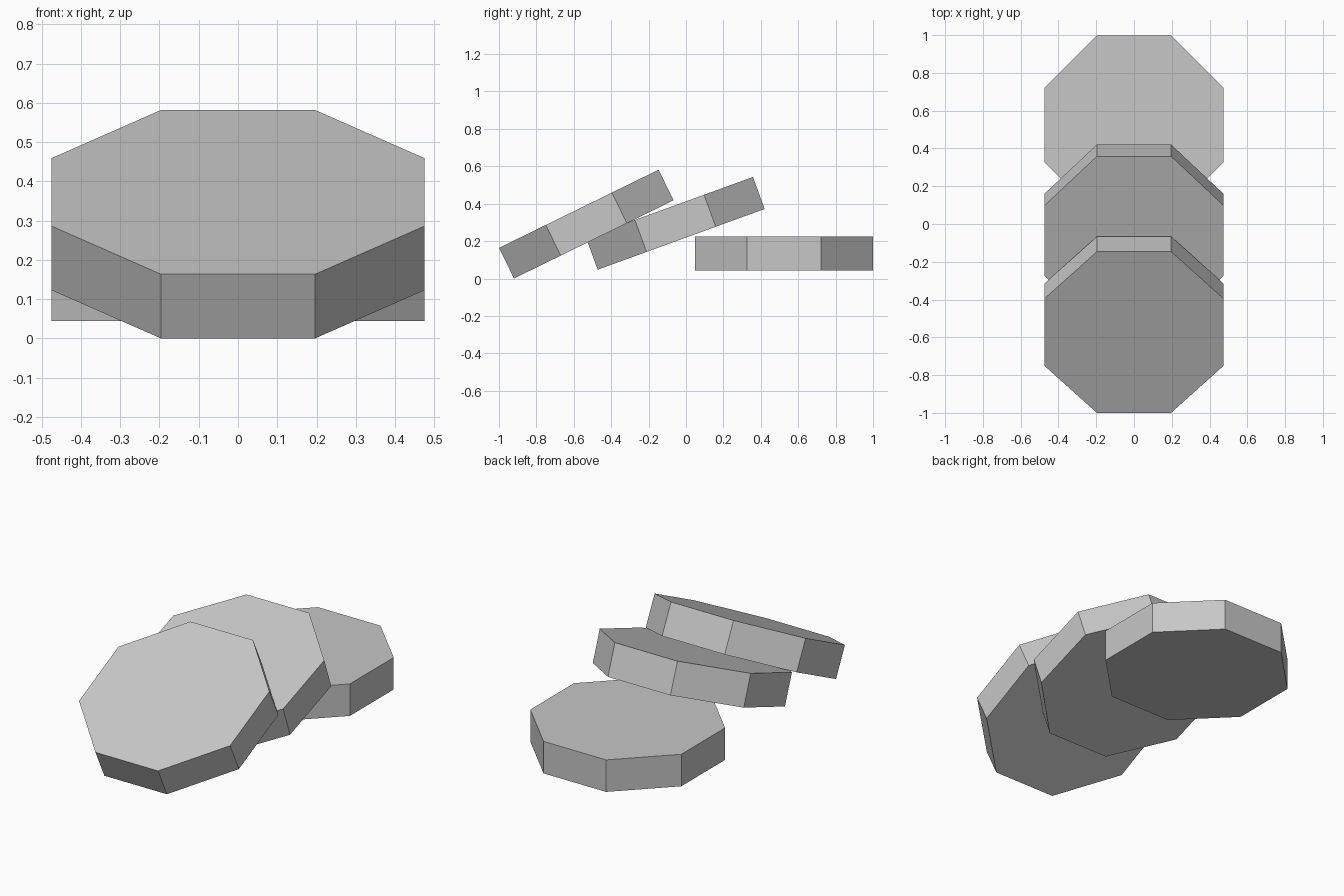
import bpy
from math import radians, pi, cos

cube = bpy.data.objects.get("Cube")
if cube:
    bpy.data.objects.remove(cube, do_unlink=True)

# One plain grey for every disc
GREY = (0.57, 0.57, 0.57, 1.0)
grey = bpy.data.materials.new("plain grey")
grey.use_nodes = True
grey.diffuse_color = GREY
grey.node_tree.nodes["Principled BSDF"].inputs["Base Color"].default_value = GREY

SIDES = 8
HALF_WIDTH = 0.475      # centre to flat side
THICKNESS = 0.182


def add_disc(name, y, z, tilt):
    """Flat-sided octagonal disc, with its back edge raised by the tilt."""
    bpy.ops.mesh.primitive_cylinder_add(
        vertices=SIDES, radius=HALF_WIDTH / cos(pi / SIDES), depth=THICKNESS)
    disc = bpy.context.object
    disc.name = name
    # Turn half a side so that a flat side faces the front
    for v in disc.data.vertices:
        x, w = v.co.x, v.co.y
        c, s = cos(pi / SIDES), cos(pi / 2 - pi / SIDES)
        v.co.x, v.co.y = x * c - w * s, x * s + w * c
    disc.location = (0, y, z)
    disc.rotation_euler = (radians(tilt), 0, 0)
    disc.data.materials.append(grey)
    bpy.ops.object.shade_flat()


# Row of fallen discs, each leaning on the one behind
add_disc("back_disc", 0.524, 0.135, 0)
add_disc("middle_disc", -0.057, 0.295, 20)
add_disc("front_disc", -0.533, 0.291, 26.1)
